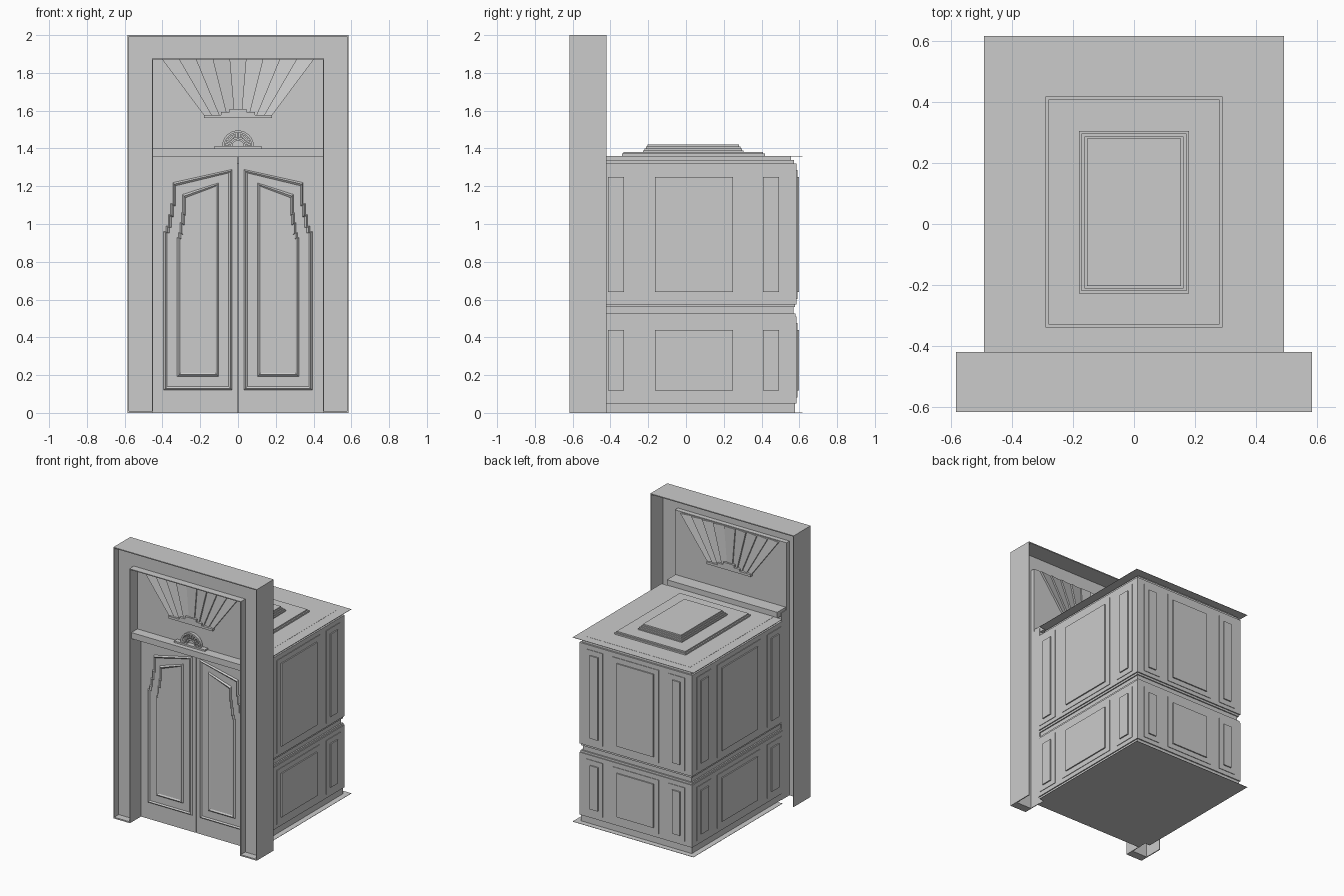
import bpy, bmesh
from math import sin, cos, pi

if "Cube" in bpy.data.objects:
    bpy.data.objects.remove(bpy.data.objects["Cube"])

# ---- helpers ----
def loft(name, loops):
    """Stitch loops with equal point counts and cap both ends."""
    bm = bmesh.new()
    rows = [[bm.verts.new(p) for p in l] for l in loops]
    n = len(rows[0])
    for a, b in zip(rows, rows[1:]):
        for i in range(n):
            bm.faces.new((a[i], a[(i + 1) % n], b[(i + 1) % n], b[i]))
    bm.faces.new(rows[0])
    bm.faces.new(rows[-1])
    bmesh.ops.recalc_face_normals(bm, faces=bm.faces)
    me = bpy.data.meshes.new(name)
    bm.to_mesh(me)
    bm.free()
    ob = bpy.data.objects.new(name, me)
    bpy.context.collection.objects.link(ob)
    return ob

def rect(x0, x1, y0, y1, z):
    return [(x0, y0, z), (x1, y0, z), (x1, y1, z), (x0, y1, z)]

def box(name, x0, x1, y0, y1, z0, z1):
    return loft(name, [rect(x0, x1, y0, y1, z0), rect(x0, x1, y0, y1, z1)])

def prism(name, pts, y0, y1):
    return loft(name, [[(x, y, z) for x, z in pts] for y in (y0, y1)])

# ---- door surround: deep shell, recessed face, jambs ----
F, B = -0.617, -0.42
box("surround_top", -0.585, 0.585, F, B, 1.993, 2.0)
box("header_face", -0.578, 0.578, -0.565, -0.555, 1.87, 1.993)
box("header_soffit", -0.455, 0.455, F, -0.52, 1.87, 1.876)
for s, side in ((-1, "left"), (1, "right")):
    def sbox(name, a, b, *r):
        box(side + name, min(s * a, s * b), max(s * a, s * b), *r)
    sbox("_outer_post", 0.578, 0.585, F, B, 0, 1.993)
    sbox("_post_face", 0.455, 0.578, -0.565, -0.555, 0, 1.87)
    sbox("_post_foot", 0.455, 0.578, F, -0.565, 0, 0.01)
    sbox("_jamb_lower", 0.45, 0.455, F, -0.465, 0, 1.38)
    sbox("_jamb_upper", 0.45, 0.455, F, -0.52, 1.38, 1.87)
box("transom_bar", -0.45, 0.45, -0.60, B, 1.355, 1.40)

# ---- doors with nested stepped panels ----
outline = [(0.03, 0.12), (0.395, 0.12), (0.395, 0.96), (0.382, 0.96), (0.382, 0.99),
           (0.37, 0.99), (0.37, 1.05), (0.357, 1.05), (0.357, 1.11), (0.345, 1.11),
           (0.345, 1.22), (0.03, 1.29)]

def inset_outline(s, d, y):
    kx, kz = 1 - 2 * d / 0.365, 1 - 2 * d / 1.17
    return [(s * (0.2125 + (x - 0.2125) * kx), y, 0.705 + (z - 0.705) * kz) for x, z in outline]

for s, side in ((-1, "left"), (1, "right")):
    box(side + "_door", min(s * 0.002, s * 0.45), max(s * 0.002, s * 0.45), -0.488, -0.465, 0, 1.355)
    loft(side + "_door_panel", [inset_outline(s, d, y) for d, y in
         ((0, -0.487), (0.010, -0.498), (0.020, -0.491), (0.072, -0.491), (0.082, -0.501), (0.092, -0.495))])

# ---- sunburst panel above the doors ----
P = -0.53
box("sunburst_panel", -0.45, 0.45, P, P + 0.01, 1.40, 1.87)
N = 9
for i in range(N):
    a, b = -1 + 2 * i / N, -1 + 2 * (i + 1) / N
    lo = 0.016 if a + b < 0 else 0.003
    hi = 0.019 - lo
    if i == N // 2:
        lo = hi = 0.012
    # each ray is a wedge tilted in depth
    def ray(k, z):
        return [(k * a, P - lo, z), (k * b, P - hi, z),
                (k * b, P + 0.01 + hi, z), (k * a, P + 0.01 + lo, z)]
    loft("sun_ray", [ray(0.18, 1.575), ray(0.40, 1.87)])
for w, z0, z1 in ((0.18, 1.56, 1.577), (0.09, 1.577, 1.592), (0.045, 1.592, 1.61)):
    box("sunburst_step", -w, w, P - 0.025, P + 0.035, z0, z1)

# ---- fan ornament on the transom ----
def wedge(name, r0, r1, a0, a1, y):
    prism(name, [(r * cos(t), 1.412 + r * sin(t)) for r, t in
                 ((r0, a0), (r1, a0), (r1, a1), (r0, a1))], y, P)

box("fan_base", -0.125, 0.125, -0.565, P, 1.40, 1.412)
M = 11
for i in range(M):
    a0, a1 = pi * i / M, pi * (i + 1) / M
    wedge("fan_rim", 0.072, 0.084, a0, a1, -0.552)
    wedge("fan_petal", 0.045, 0.068, a0 + 0.05, a1 - 0.05, -0.558)
    wedge("fan_hub", 0.030, 0.040, a0, a1, -0.550)

# ---- car body: stacked wall sections ----
for name, ox, oy, z0, z1 in (
        ("skirt", -0.008, -0.008, 0, 0.05), ("lower_wall", 0, 0, 0.05, 0.51),
        ("belt_lower", -0.006, -0.006, 0.51, 0.525), ("belt", -0.016, -0.016, 0.525, 0.56),
        ("belt_upper", -0.008, -0.008, 0.56, 0.575), ("upper_wall", 0, 0, 0.575, 1.32),
        ("cornice_lower", -0.012, -0.012, 1.32, 1.34), ("cornice_upper", -0.037, -0.03, 1.34, 1.361)):
    # the wall is carried forward behind the surround to meet the doors
    box(name, -0.46 - ox, 0.46 + ox, -0.47 if z0 < 1.3 else B, 0.585 + oy, z0, z1)
box("floor_sheet", -0.493, 0.493, B, 0.617, 0, 0.002)
box("roof_sheet", -0.493, 0.493, B, 0.617, 1.358, 1.36)

# ---- raised wall panels: field plus raised centre ----
def panel(name, put, c, w, m, z0, z1):
    def r(h, g, d):
        return [put(u, d, v) for u, v in ((c - h, z0 - g), (c + h, z0 - g), (c + h, z1 + g), (c - h, z1 + g))]
    loft(name + "_field", [r(w + m, 0.037, -0.004), r(w + m, 0.037, 0.004)])
    loft(name + "_centre", [r(w, 0, 0), r(w, 0, 0.013)])

for z0, z1, level in ((0.118, 0.44, "lower"), (0.64, 1.25, "upper")):
    for s in (-1, 1):
        for c, w, m in ((-0.37, 0.042, 0.04), (0.042, 0.207, 0.045), (0.45, 0.042, 0.04)):
            panel(level + "_side_panel", lambda u, d, v: (s * (0.46 + d), u, v), c, w, m, z0, z1)
    for c, w, m in ((-0.335, 0.032, 0.035), (0, 0.15, 0.04), (0.335, 0.032, 0.035)):
        panel(level + "_back_panel", lambda u, d, v: (u, 0.585 + d, v), c, w, m, z0, z1)

# ---- stepped roof tiers ----
for w, y0, y1, z0, z1 in ((0.29, -0.34, 0.418, 1.36, 1.372), (0.28, -0.33, 0.408, 1.372, 1.382),
                          (0.18, -0.228, 0.305, 1.382, 1.39),
                          (0.172, -0.220, 0.297, 1.39, 1.40), (0.163, -0.211, 0.288, 1.40, 1.41),
                          (0.155, -0.203, 0.280, 1.41, 1.42)):
    box("roof_tier", -w, w, y0, y1, z0, z1)
